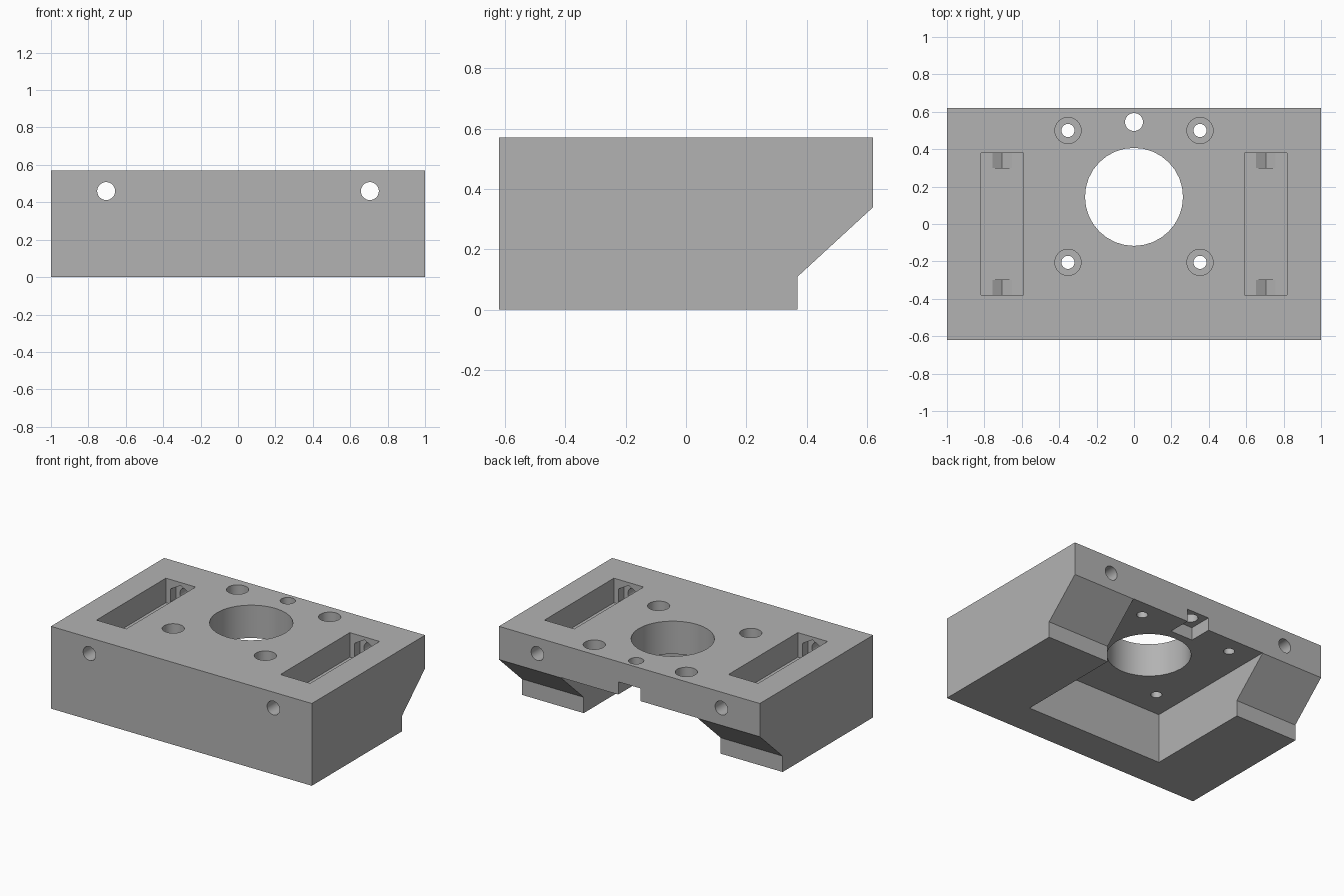
import bpy, bmesh, math
from mathutils import Vector, Matrix

if "Cube" in bpy.data.objects:
    bpy.data.objects.remove(bpy.data.objects["Cube"], do_unlink=True)

TOP, DEEP = 0.57, 0.62       # block height and half depth
CEILING = 0.342              # underside of the mounting plate

grey = bpy.data.materials.new("plain_grey")
grey.use_nodes = True
grey.diffuse_color = (0.45, 0.45, 0.45, 1)
grey.node_tree.nodes["Principled BSDF"].inputs["Base Color"].default_value = (0.45, 0.45, 0.45, 1)


def finish(name, bm):
    bmesh.ops.recalc_face_normals(bm, faces=bm.faces[:])
    mesh = bpy.data.meshes.new(name)
    bm.to_mesh(mesh)
    bm.free()
    mesh.materials.append(grey)
    obj = bpy.data.objects.new(name, mesh)
    bpy.context.collection.objects.link(obj)
    return obj


def box(name, low, high):
    low, high = Vector(low), Vector(high)
    bm = bmesh.new()
    place = Matrix.Translation((low + high) / 2) @ Matrix.Diagonal((*(high - low), 1))
    bmesh.ops.create_cube(bm, size=1, matrix=place)
    return finish(name, bm)


def rod(name, start, end, radius, sides=32):
    start, end = Vector(start), Vector(end)
    axis = end - start
    turn = axis.to_track_quat('Z', 'Y').to_matrix().to_4x4()
    bm = bmesh.new()
    bmesh.ops.create_cone(bm, cap_ends=True, segments=sides, radius1=radius, radius2=radius,
                          depth=axis.length, matrix=Matrix.Translation((start + end) / 2) @ turn)
    return finish(name, bm)


# Main block: side profile with the chamfered back, extruded across the width
profile = [(-DEEP, 0), (0.37, 0), (0.37, 0.11), (DEEP, 0.34), (DEEP, TOP), (-DEEP, TOP)]
bm = bmesh.new()
face = bm.faces.new([bm.verts.new((-1, y, z)) for y, z in profile])
extruded = bmesh.ops.extrude_face_region(bm, geom=[face])
bmesh.ops.translate(bm, vec=(2, 0, 0),
                    verts=[g for g in extruded["geom"] if isinstance(g, bmesh.types.BMVert)])
body = finish("mounting_block", bm)

# Underside recess open to the back, centre bore, rear hole and its notch
cutters = [
    box("underside_recess", (-0.525, -0.385, -0.2), (0.525, 0.9, CEILING)),
    rod("centre_bore", (0, 0.145, -0.1), (0, 0.145, 0.8), 0.262),
    rod("rear_hole", (0, 0.545, 0.1), (0, 0.545, 0.8), 0.048),
    box("rear_notch", (-0.085, 0.46, 0.2), (0.085, 0.9, 0.43)),
]

for side in (-1, 1):
    # Counterbored screw holes
    for y in (-0.205, 0.5):
        x = side * 0.353
        cutters.append(rod("screw_hole", (x, y, 0.1), (x, y, 0.8), 0.035))
        cutters.append(rod("screw_counterbore", (x, y, 0.46), (x, y, 0.8), 0.07))
    # Top pocket, with a long cross hole and a nut seat in each end wall
    x = side * 0.705
    cutters.append(box("top_pocket", (x - 0.114, -0.38, 0.4), (x + 0.114, 0.38, 0.8)))
    cutters.append(rod("cross_hole", (x, -0.8, 0.46), (x, 0.8, 0.46), 0.048))
    for end in (-1, 1):
        cutters.append(rod("nut_seat", (x, end * 0.3, 0.46), (x, end * 0.44, 0.46), 0.09, 6))

# Cut everything out of the block
bpy.ops.object.select_all(action='DESELECT')
bpy.context.view_layer.objects.active = body
body.select_set(True)
for cutter in cutters:
    cutter.hide_render = True
    cut = body.modifiers.new(cutter.name, 'BOOLEAN')
    cut.operation = 'DIFFERENCE'
    cut.solver = 'EXACT'
    cut.object = cutter
    bpy.ops.object.modifier_apply(modifier=cut.name)
    bpy.data.objects.remove(cutter, do_unlink=True)

bpy.ops.object.shade_smooth_by_angle(angle=math.radians(30))
